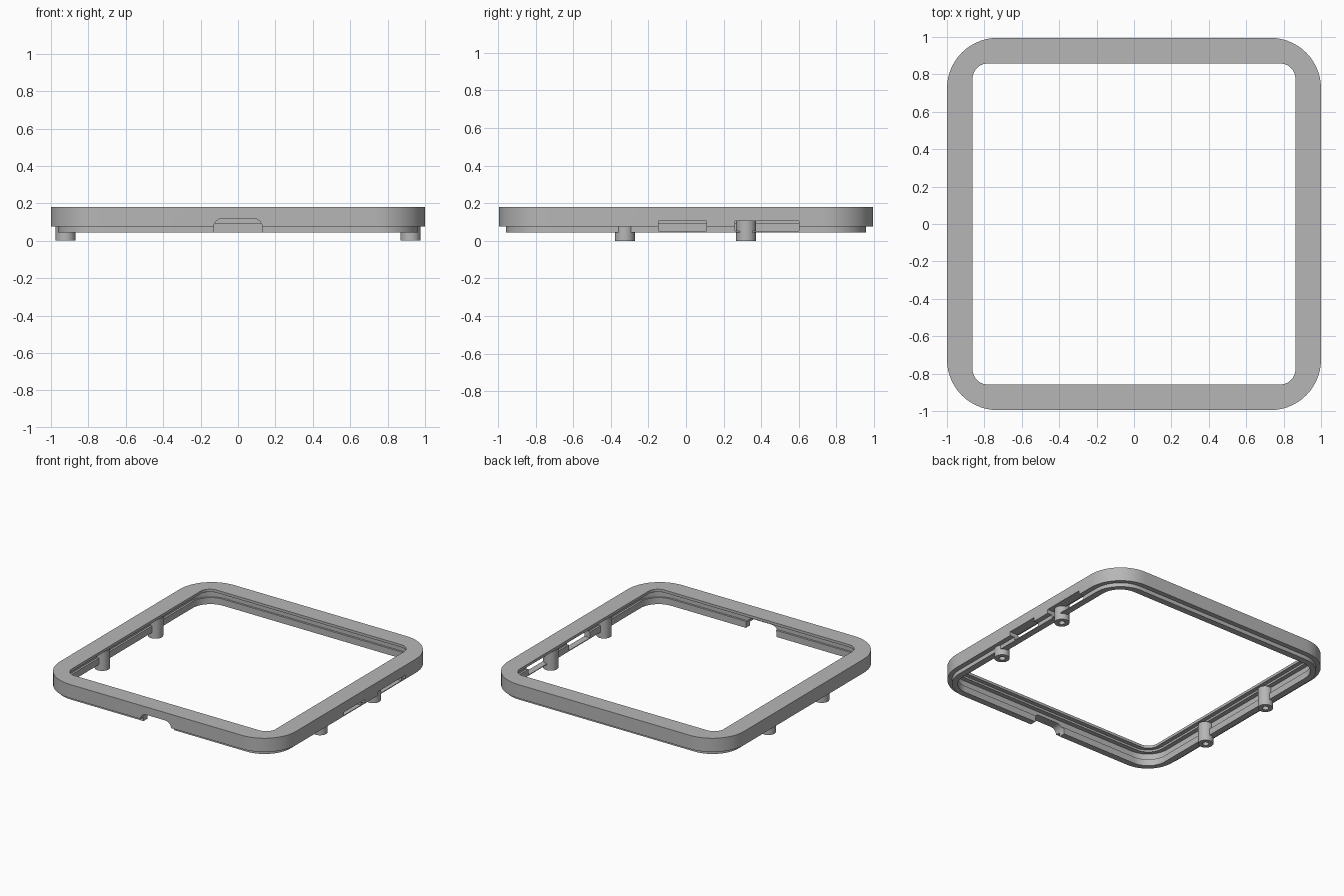
import bpy, bmesh, math
from mathutils import Vector, Matrix

default = bpy.data.objects.get("Cube")
if default:
    bpy.data.objects.remove(default, do_unlink=True)

GREY = (0.47, 0.47, 0.47, 1)
grey = bpy.data.materials.new("plain_grey")
grey.use_nodes = True
grey.diffuse_color = GREY
grey.node_tree.nodes["Principled BSDF"].inputs["Base Color"].default_value = GREY


def add_object(name, bm):
    bmesh.ops.recalc_face_normals(bm, faces=bm.faces)
    mesh = bpy.data.meshes.new(name)
    bm.to_mesh(mesh)
    bm.free()
    mesh.materials.append(grey)
    obj = bpy.data.objects.new(name, mesh)
    bpy.context.collection.objects.link(obj)
    return obj


def activate(obj):
    bpy.ops.object.select_all(action='DESELECT')
    obj.select_set(True)
    bpy.context.view_layer.objects.active = obj


def rounded_loop(half_x, half_y, radius, steps=14):
    """Points of a rounded rectangle, anticlockwise."""
    points = []
    for i, (sx, sy) in enumerate([(1, 1), (-1, 1), (-1, -1), (1, -1)]):
        for k in range(steps + 1):
            a = (i + k / steps) * math.pi / 2
            points.append((sx * (half_x - radius) + radius * math.cos(a),
                           sy * (half_y - radius) + radius * math.sin(a)))
    return points


def build_frame(profile):
    """Sweep a closed (inset, height) profile round the frame."""
    bm = bmesh.new()
    rings = []
    for inset, z in profile:
        loop = rounded_loop(1 - inset, 0.995 - inset, 0.27 - 1.38 * inset)
        rings.append([bm.verts.new((x, y, z)) for x, y in loop])
    count = len(rings[0])
    for r, ring in enumerate(rings):
        after = rings[(r + 1) % len(rings)]
        for i in range(count):
            j = (i + 1) % count
            bm.faces.new((ring[i], ring[j], after[j], after[i]))
    return add_object("bezel_frame", bm)


def box(name, low, high, bevel=0):
    bm = bmesh.new()
    low, high = Vector(low), Vector(high)
    bmesh.ops.create_cube(bm, size=1, matrix=Matrix.Translation((low + high) / 2)
                          @ Matrix.Diagonal((*(high - low), 1)))
    if bevel:
        # Round only the two upper edges that run front to back
        edges = [e for e in bm.edges
                 if all(v.co.z > high.z - 0.001 for v in e.verts)
                 and abs(e.verts[0].co.x - e.verts[1].co.x) < 0.001]
        bmesh.ops.bevel(bm, geom=edges, offset=bevel, segments=8,
                        profile=0.5, affect='EDGES')
    obj = add_object(name, bm)
    obj.hide_render = True
    return obj


def cut(target, cutter):
    mod = target.modifiers.new("cut", 'BOOLEAN')
    mod.operation = 'DIFFERENCE'
    mod.solver = 'EXACT'
    mod.object = cutter
    activate(target)
    bpy.ops.object.modifier_apply(modifier=mod.name)
    bpy.data.objects.remove(cutter, do_unlink=True)


def build_post(name, x, y):
    """Screw post with a blind hole in its lower end."""
    bm = bmesh.new()
    profile = [(0.053, 0.15), (0.053, 0), (0.022, 0), (0.022, 0.11)]
    sides = 32
    rings = [[bm.verts.new((x + r * math.cos(2 * math.pi * k / sides),
                            y + r * math.sin(2 * math.pi * k / sides), z))
              for k in range(sides)] for r, z in profile]
    for a, b in zip(rings, rings[1:]):
        for k in range(sides):
            n = (k + 1) % sides
            bm.faces.new((a[k], a[n], b[n], b[k]))
    bm.faces.new(rings[0])
    bm.faces.new(rings[-1])
    return add_object(name, bm)


# Frame: top plate, outer wall, recessed lower lip and inner ledges
frame = build_frame([
    (0.0, 0.18), (0.0, 0.075), (0.037, 0.075), (0.037, 0.045),
    (0.085, 0.045), (0.085, 0.095), (0.07, 0.095), (0.07, 0.145),
    (0.105, 0.145), (0.105, 0.16), (0.137, 0.16), (0.137, 0.18)])

# Front cable notch and two side slots
cut(frame, box("notch_cutter", (-0.13, -1.1, 0), (0.13, -0.87, 0.12), 0.05))
for start, end in [(-0.145, 0.11), (0.26, 0.6)]:
    cut(frame, box("slot_cutter", (0.88, start, 0.051), (1.1, end, 0.105)))

# Screw posts under the two sides
parts = [frame]
for side, x in [("left", 0.922), ("right", -0.922)]:
    for place, y in [("front", -0.325), ("back", 0.32)]:
        parts.append(build_post(f"{place}_{side}_post", x, y))

for part in parts:
    activate(part)
    bpy.ops.object.shade_smooth_by_angle(angle=math.radians(30))
